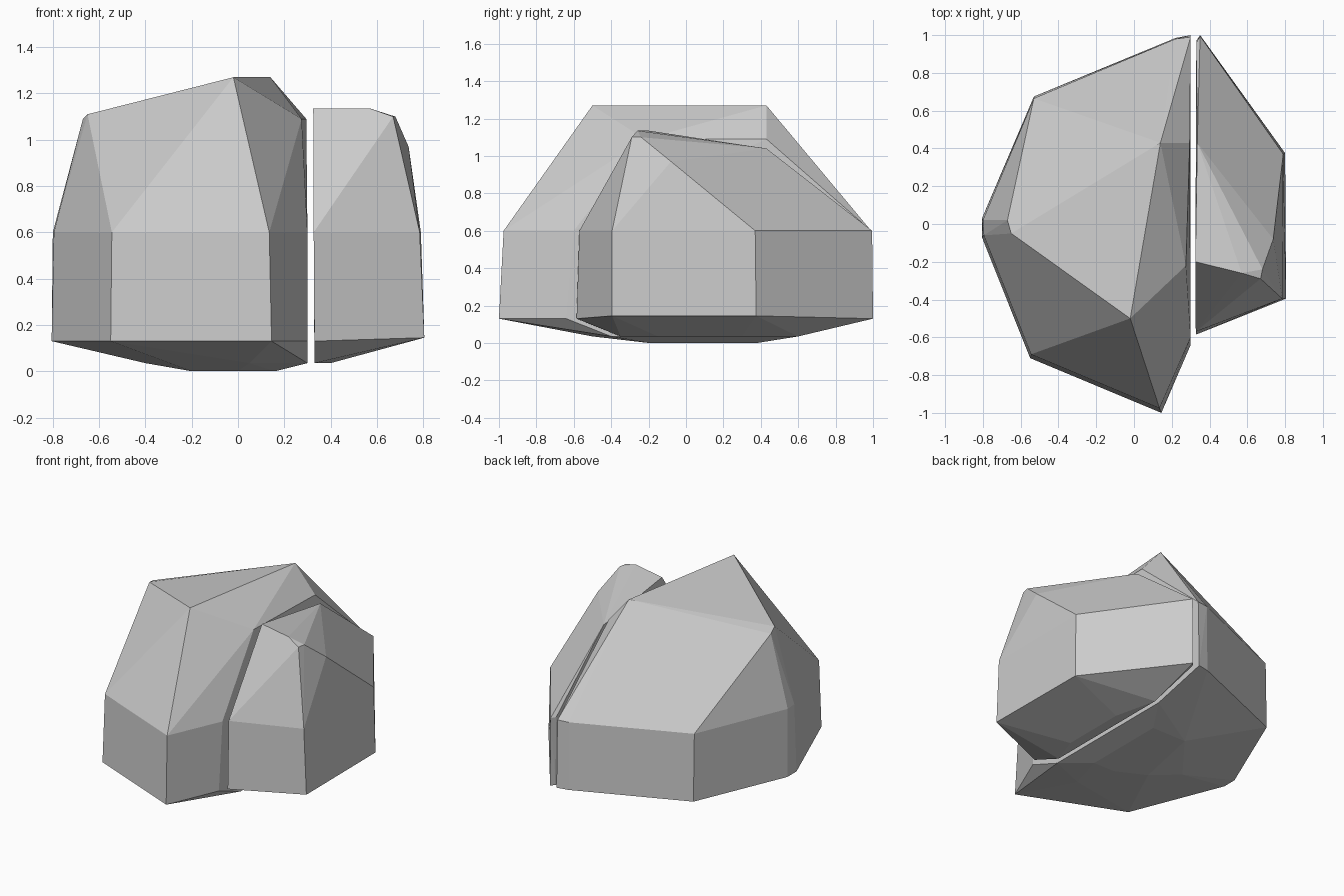
import bpy, bmesh, math


def rock(name, levels):
    """Faceted stone: convex hull around corner points grouped by height."""
    bm = bmesh.new()
    for z, corners in levels:
        for x, y in corners:
            bm.verts.new((x, y, z))
    res = bmesh.ops.convex_hull(bm, input=bm.verts[:])
    junk = {g for k in ("geom_interior", "geom_unused") for g in res[k]
            if isinstance(g, bmesh.types.BMVert)}
    bmesh.ops.delete(bm, geom=list(junk), context='VERTS')
    # merge nearly coplanar triangles into clean facets
    bmesh.ops.dissolve_limit(bm, angle_limit=math.radians(2),
                             verts=bm.verts[:], edges=bm.edges[:])
    bmesh.ops.recalc_face_normals(bm, faces=bm.faces[:])
    mesh = bpy.data.meshes.new(name)
    bm.to_mesh(mesh)
    bm.free()
    obj = bpy.data.objects.new(name, mesh)
    bpy.context.collection.objects.link(obj)
    return obj


# Large half of the split boulder: underside, belt, ridge
rock("large_rock_half", [
    (0.00, [(-0.2, -0.1), (0.0, -0.2), (0.16, -0.2), (0.16, 0.38), (-0.1, 0.38)]),
    (0.035, [(-0.4, 0.0), (0.05, -0.5), (0.3, -0.4), (0.3, 0.6), (0.0, 0.55)]),
    (0.13, [(-0.805, 0.03), (-0.805, -0.07), (-0.55, -0.71), (0.145, -1.0),
            (0.3, -0.64), (0.3, 1.0), (0.22, 0.985), (-0.53, 0.675)]),
    (0.60, [(-0.8, 0.02), (-0.795, -0.06), (-0.545, -0.69), (0.135, -0.975),
            (0.3, -0.6), (0.3, 0.99), (0.22, 0.98), (-0.53, 0.665)]),
    (1.09, [(-0.67, 0.02), (0.295, 0.43), (0.275, -0.22)]),
    (1.11, [(-0.65, -0.05)]),
    (1.27, [(-0.02, -0.5), (0.14, 0.43)]),
])

# Small half, separated by a narrow crack
rock("small_rock_half", [
    (0.035, [(0.33, -0.35), (0.4, -0.15), (0.4, 0.3), (0.33, 0.6)]),
    (0.13, [(0.33, -0.585), (0.33, 0.97), (0.35, 1.0)]),
    (0.145, [(0.805, -0.395), (0.8, 0.375)]),
    (0.60, [(0.327, -0.57), (0.38, -0.55), (0.785, -0.395), (0.79, 0.37),
            (0.35, 0.995), (0.33, 0.96)]),
    (0.97, [(0.737, -0.08)]),
    (1.04, [(0.335, 0.43)]),
    (1.10, [(0.68, -0.24), (0.67, -0.29)]),
    (1.135, [(0.325, -0.2), (0.57, -0.26)]),
])
